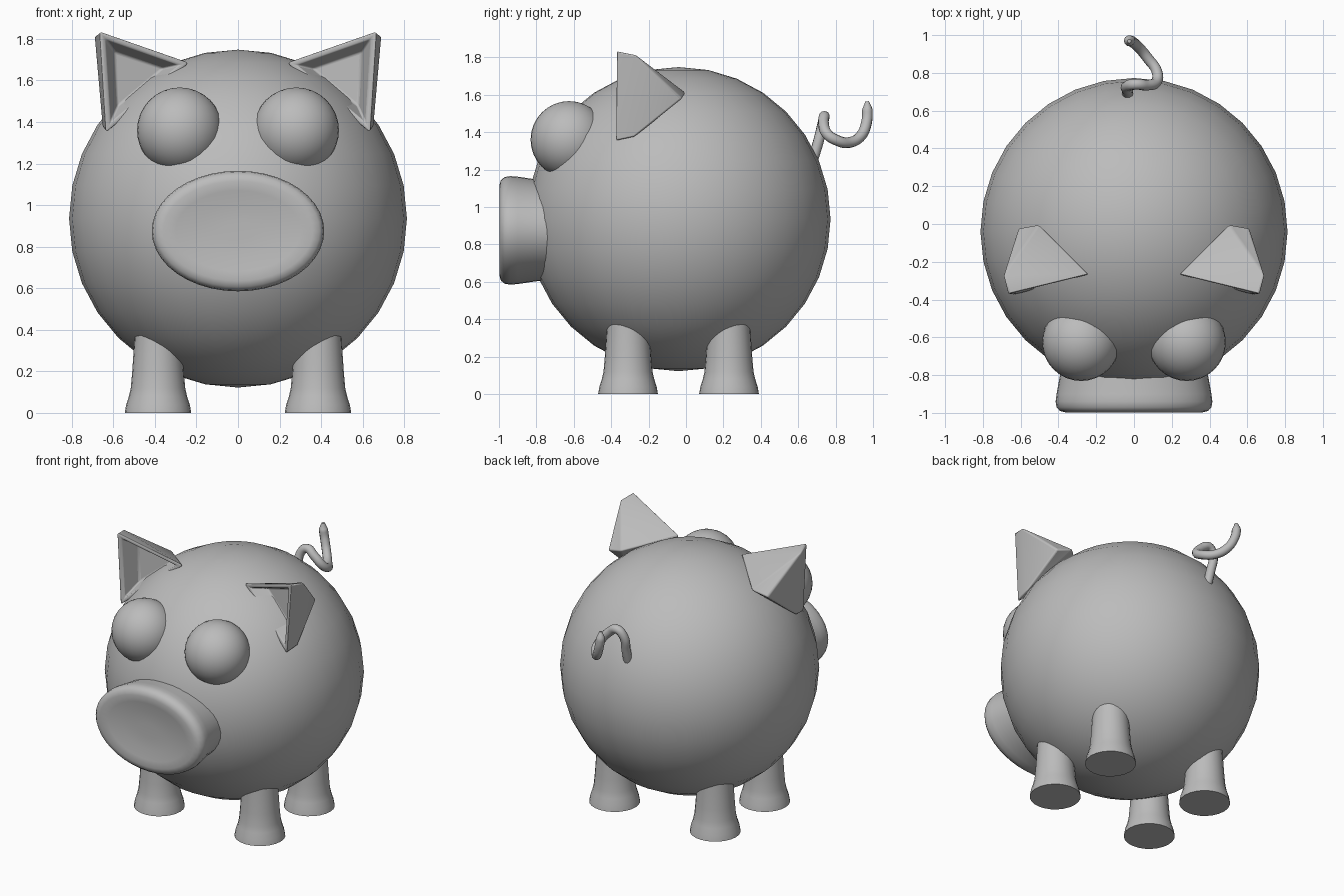
import bpy, bmesh, math
from mathutils import Vector

if "Cube" in bpy.data.objects:
    bpy.data.objects.remove(bpy.data.objects["Cube"])

grey = bpy.data.materials.new("plain grey")
grey.diffuse_color = (0.5, 0.5, 0.5, 1)
grey.use_nodes = True
grey.node_tree.nodes["Principled BSDF"].inputs["Base Color"].default_value = grey.diffuse_color


def finish(bm, name, angle=40, bevel=0):
    bmesh.ops.recalc_face_normals(bm, faces=bm.faces[:])
    me = bpy.data.meshes.new(name)
    bm.to_mesh(me)
    bm.free()
    ob = bpy.data.objects.new(name, me)
    bpy.context.collection.objects.link(ob)
    me.materials.append(grey)
    if bevel:
        m = ob.modifiers.new("soft edges", 'BEVEL')
        m.width, m.segments = bevel, 3
        m.limit_method, m.angle_limit = 'ANGLE', math.radians(30)
    bpy.ops.object.select_all(action='DESELECT')
    ob.select_set(True)
    bpy.context.view_layer.objects.active = ob
    bpy.ops.object.shade_smooth_by_angle(angle=math.radians(angle))
    return ob


def ball(name, centre, r, seg, rings):
    bm = bmesh.new()
    bmesh.ops.create_uvsphere(bm, u_segments=seg, v_segments=rings, radius=r)
    bmesh.ops.translate(bm, verts=bm.verts[:], vec=centre)
    return finish(bm, name)


def loft(name, rings, angle=40):
    """Skin a list of point rings and cap both ends."""
    bm = bmesh.new()
    rows = [[bm.verts.new(p) for p in ring] for ring in rings]
    n = len(rows[0])
    for a, b in zip(rows, rows[1:]):
        for i in range(n):
            j = (i + 1) % n
            bm.faces.new((a[i], a[j], b[j], b[i]))
    bm.faces.new(rows[0])
    bm.faces.new(rows[-1])
    return finish(bm, name, angle)


def circle(n):
    return [(math.cos(2 * math.pi * i / n), math.sin(2 * math.pi * i / n)) for i in range(n)]


# Round body
ball("body", (0, -0.04, 0.935), 0.813, 32, 16)

# Snout: oval drum with a rounded rim and a slightly dished front
snout = [(-0.60, 0.38, 0.265), (-0.80, 0.392, 0.272), (-0.90, 0.41, 0.287),
         (-0.94, 0.415, 0.29), (-0.97, 0.41, 0.285), (-0.99, 0.392, 0.268),
         (-0.998, 0.36, 0.24), (-0.992, 0.30, 0.195), (-0.98, 0.2, 0.13), (-0.977, 0.08, 0.05)]
loft("snout", [[(rx * c, y, 0.875 + rz * s) for c, s in circle(40)] for y, rx, rz in snout], 60)

# Legs with flared feet
leg = [(0, 0.16), (0.04, 0.153), (0.08, 0.14), (0.12, 0.131), (0.2, 0.124), (0.35, 0.114), (0.5, 0.11)]
for side, sx in (("left", -1), ("right", 1)):
    for end, y in (("front", -0.31), ("rear", 0.23)):
        loft(f"{end}_leg_{side}",
             [[(0.385 * sx + r * c, y + r * s, z) for c, s in circle(24)] for z, r in leg])

    # Bulging eyes
    ball(f"eye_{side}", (0.28 * sx, -0.625, 1.36), 0.206, 32, 16)

    # Ears: pointed shell with a hollow front
    pts = [(.665, -.37, 1.835), (.235, -.265, 1.685), (.635, -.375, 1.35),
           (.69, -.27, 1.815), (.65, -.28, 1.37), (.5, .0, 1.61), (.61, -.02, 1.58)]
    bm = bmesh.new()
    vs = [bm.verts.new((x * sx, y, z)) for x, y, z in pts]
    bmesh.ops.convex_hull(bm, input=vs)
    front = set(vs[:3])
    bmesh.ops.delete(bm, geom=[f for f in bm.faces if set(f.verts) == front], context='FACES_ONLY')
    mid = sum((v.co for v in vs[:3]), Vector()) / 3
    rows = [vs[:3]]
    for k, depth in ((0.84, 0.0), (0.55, 0.11)):
        rows.append([bm.verts.new(mid + (v.co - mid) * k + Vector((0, depth, 0))) for v in vs[:3]])
    for a, b in zip(rows, rows[1:]):
        for i in range(3):
            j = (i + 1) % 3
            bm.faces.new((a[i], a[j], b[j], b[i]))
    bm.faces.new(rows[-1])
    bmesh.ops.delete(bm, geom=[v for v in bm.verts if not v.link_faces], context='VERTS')
    finish(bm, f"ear_{side}", 50, 0.018)

# Curly tail
path = [(-.03, .66, 1.2), (-.035, .705, 1.34), (-.035, .73, 1.44), (.01, .74, 1.485),
        (.07, .735, 1.45), (.12, .755, 1.39), (.12, .81, 1.355), (.075, .875, 1.345),
        (.025, .935, 1.38), (-.01, .965, 1.45), (-.025, .97, 1.52), (-.025, .968, 1.565)]
cu = bpy.data.curves.new("tail", 'CURVE')
cu.dimensions = '3D'
cu.bevel_depth = 0.029
cu.bevel_resolution = 3
cu.resolution_u = 6
cu.use_fill_caps = True
sp = cu.splines.new('BEZIER')
sp.bezier_points.add(len(path) - 1)
for i, (bp, p) in enumerate(zip(sp.bezier_points, path)):
    bp.co = p
    bp.handle_left_type = bp.handle_right_type = 'AUTO'
    bp.radius = 0.35 if i == len(path) - 1 else 1
cu.materials.append(grey)
bpy.context.collection.objects.link(bpy.data.objects.new("tail", cu))
